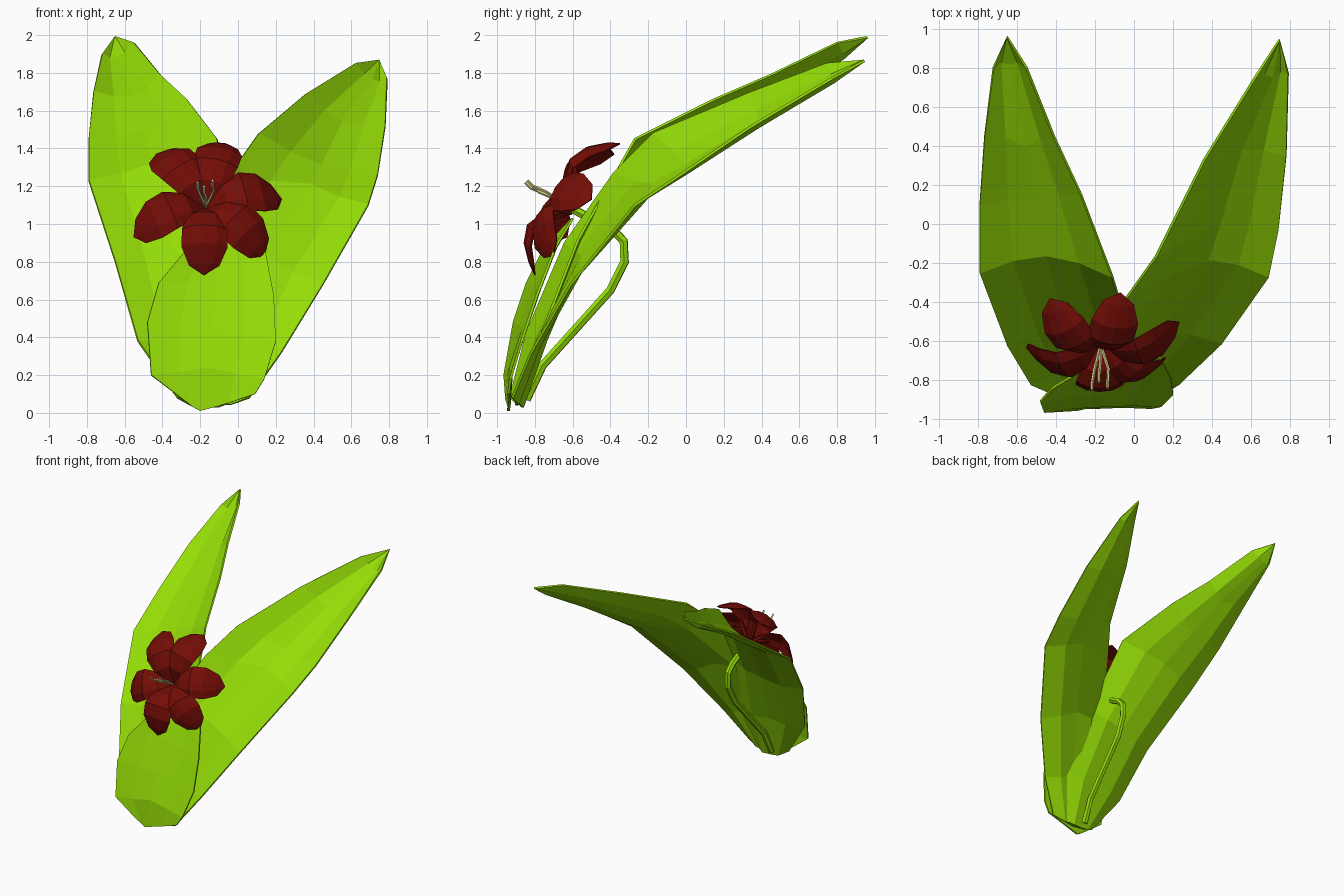
import bpy
from mathutils import Vector as V


def material(name, rgb):
    m = bpy.data.materials.new(name)
    m.diffuse_color = (*rgb, 1)
    return m


GREEN = material("leaf_green", (0.30, 0.72, 0.002))
RED = material("petal_red", (0.175, 0.004, 0.002))
CREAM = material("stamen_cream", (0.85, 0.78, 0.32))


def sheet(name, rows, tip, mat, thick):
    """Loft rows of points, close to a tip point, give thickness."""
    n = len(rows[0])
    verts = [p for r in rows for p in r] + [tip]
    faces = []
    for i in range(len(rows) - 1):
        for j in range(n - 1):
            a = i * n + j
            faces.append((a, a + 1, a + n + 1, a + n))
    last = (len(rows) - 1) * n
    faces += [(last + j, last + j + 1, len(verts) - 1) for j in range(n - 1)]
    me = bpy.data.meshes.new(name)
    me.from_pydata(verts, [], faces)
    me.materials.append(mat)
    ob = bpy.data.objects.new(name, me)
    bpy.context.collection.objects.link(ob)
    s = ob.modifiers.new("thickness", 'SOLIDIFY')
    s.thickness = thick
    s.offset = 0
    return ob


def leaf(name, ribs, tip, sag=0.02):
    """Each rib is left edge, midrib, right edge; quarter points sag back."""
    back = V((0, sag, -0.75 * sag))
    rows = []
    for l, m, r in ribs:
        l, m, r = V(l), V(m), V(r)
        rows.append([l, (l + m) / 2 + back, m, (m + r) / 2 + back, r])
    sheet(name, rows, V(tip), GREEN, 0.014)


def tube(name, pts, radius, mat, sides_res):
    cu = bpy.data.curves.new(name, 'CURVE')
    cu.dimensions = '3D'
    cu.bevel_depth = radius
    cu.bevel_resolution = sides_res
    cu.use_fill_caps = True
    sp = cu.splines.new('POLY')
    sp.points.add(len(pts) - 1)
    for q, p in zip(sp.points, pts):
        q.co = (*p, 1)
    sp.use_smooth = False
    cu.materials.append(mat)
    ob = bpy.data.objects.new(name, cu)
    bpy.context.collection.objects.link(ob)


# Two long arching leaves, the left one wrapping behind the right at the base
leaf("left_leaf", [
    ((-0.32, -0.91, 0.08), (-0.18, -0.87, 0.03), (-0.03, -0.90, 0.06)),
    ((-0.53, -0.82, 0.38), (-0.25, -0.75, 0.40), (0.05, -0.77, 0.40)),
    ((-0.65, -0.62, 0.80), (-0.33, -0.54, 0.84), (-0.02, -0.57, 0.92)),
    ((-0.79, -0.25, 1.23), (-0.45, -0.16, 1.32), (-0.11, -0.27, 1.45)),
    ((-0.79, 0.10, 1.46), (-0.50, 0.12, 1.49), (-0.27, 0.15, 1.66)),
    ((-0.765, 0.45, 1.70), (-0.55, 0.40, 1.67), (-0.41, 0.45, 1.79)),
    ((-0.72, 0.80, 1.90), (-0.64, 0.82, 1.88), (-0.55, 0.80, 1.96))],
    (-0.65, 0.96, 1.99))
leaf("right_leaf", [
    ((-0.28, -0.93, 0.08), (-0.13, -0.90, 0.04), (0.06, -0.92, 0.08)),
    ((-0.30, -0.84, 0.43), (-0.02, -0.78, 0.40), (0.23, -0.82, 0.32)),
    ((-0.20, -0.64, 0.90), (0.13, -0.55, 0.83), (0.45, -0.61, 0.68)),
    ((-0.04, -0.38, 1.27), (0.38, -0.18, 1.21), (0.69, -0.27, 1.10)),
    ((0.11, -0.17, 1.48), (0.44, 0.00, 1.31), (0.74, -0.03, 1.26)),
    ((0.36, 0.33, 1.69), (0.55, 0.38, 1.54), (0.78, 0.35, 1.52)),
    ((0.62, 0.75, 1.85), (0.71, 0.75, 1.76), (0.79, 0.77, 1.77))],
    (0.745, 0.945, 1.865))

# Short leaf at the front of the base
leaf("front_leaf", [
    ((-0.29, -0.95, 0.07), (-0.20, -0.94, 0.01), (0.09, -0.94, 0.10)),
    ((-0.46, -0.96, 0.20), (-0.16, -0.93, 0.24), (0.14, -0.93, 0.18)),
    ((-0.48, -0.91, 0.48), (-0.14, -0.86, 0.45), (0.20, -0.87, 0.38)),
    ((-0.42, -0.84, 0.69), (-0.11, -0.77, 0.70), (0.19, -0.79, 0.62)),
    ((-0.27, -0.75, 0.87), (-0.07, -0.70, 0.88), (0.14, -0.69, 0.88))],
    (-0.04, -0.60, 1.03), 0.006)

# Stem behind the leaves, bent over into the flower
tube("stem", [(-0.20, -0.845, 0.07), (-0.19, -0.76, 0.25), (-0.17, -0.40, 0.65),
              (-0.16, -0.325, 0.80), (-0.16, -0.33, 0.91), (-0.16, -0.38, 0.96),
              (-0.17, -0.60, 1.08)], 0.025, GREEN, 1)

# Six ridged petals curling out of the throat
AXIS = V((0, -0.84, 0.54)).normalized()
THROAT = V((-0.17, -0.60, 1.08))
TIPS = [(-0.43, -0.38, 1.37), (-0.07, -0.35, 1.425), (0.23, -0.50, 1.13),
        (0.14, -0.70, 0.83), (-0.18, -0.80, 0.73), (-0.55, -0.63, 0.93)]
PROFILE = [(0, 0.03), (0.25, 0.09), (0.5, 0.12), (0.72, 0.12), (0.9, 0.08)]
for k, t in enumerate(TIPS):
    tip = V(t)
    ctrl = (THROAT + tip) / 2 + AXIS * 0.33
    side = (tip - THROAT).cross(AXIS).normalized()
    rows = []
    for u, w in PROFILE:
        c = THROAT * (1 - u) ** 2 + ctrl * 2 * u * (1 - u) + tip * u * u
        edge = c - AXIS * w * 0.35
        half = c - AXIS * w * 0.08
        rows.append([edge - side * w, half - side * w * 0.55, c,
                     half + side * w * 0.55, edge + side * w])
    sheet(f"petal_{k + 1}", rows, tip, RED, 0.008)

# Three thin stamens
for k, (x, y, z) in enumerate([(-0.215, -0.85, 1.22), (-0.18, -0.81, 1.20),
                               (-0.135, -0.84, 1.23)]):
    tube(f"stamen_{k + 1}", [(-0.17, -0.62, 1.09), (x * 0.9 - 0.01, y + 0.10, z - 0.06),
                             (x, y + 0.03, z - 0.03), (x, y, z)], 0.008, CREAM, 0)
